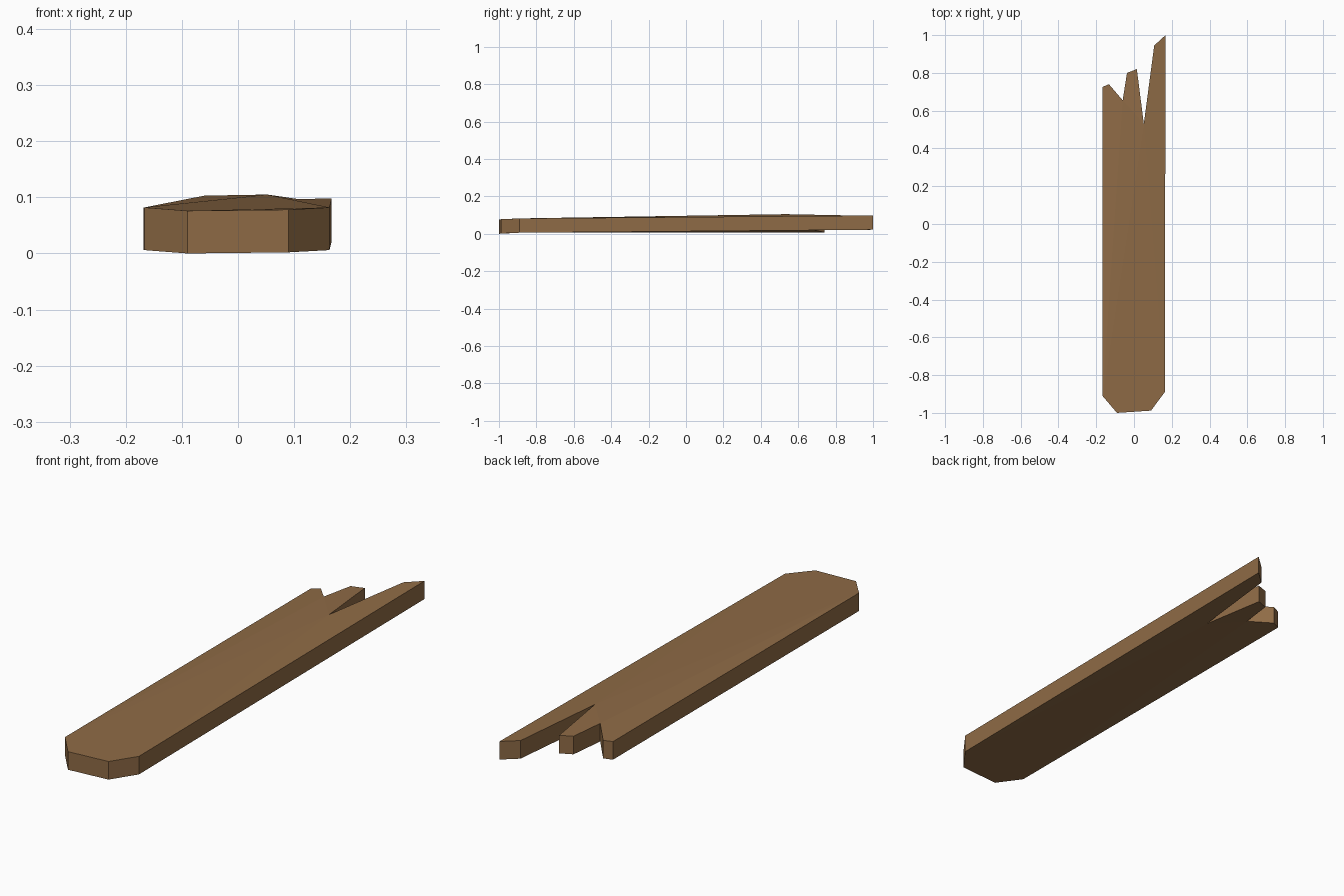
import bpy

if "Cube" in bpy.data.objects:
    bpy.data.objects.remove(bpy.data.objects["Cube"])

# Plank outline, counter-clockwise from the front left: x, y, top height
OUTLINE = [
    (-0.167, -0.91, 0.082), (-0.09, -1.0, 0.076), (0.09, -0.988, 0.078), (0.163, -0.89, 0.082),  # worn end
    (0.167, 1.0, 0.098), (0.107, 0.945, 0.097),      # long right splinter
    (0.052, 0.53, 0.105),                            # deep split
    (0.015, 0.82, 0.096), (-0.037, 0.80, 0.098),     # middle splinter
    (-0.06, 0.655, 0.103),                           # shallow split
    (-0.133, 0.74, 0.084), (-0.168, 0.725, 0.082),   # left splinter
]
# Flat panels of the top, one group per splinter plus the body
PANELS = [(3, 4, 5, 6), (0, 1, 2, 3, 6), (0, 6, 9), (6, 7, 8, 9), (0, 9, 10, 11)]
THICKNESS = 0.076

n = len(OUTLINE)
verts = list(OUTLINE) + [(x, y, z - THICKNESS) for x, y, z in OUTLINE]
faces = list(PANELS)                                             # top
faces += [tuple(i + n for i in reversed(p)) for p in PANELS]     # underside
for i in range(n):                                               # edges
    j = (i + 1) % n
    faces.append((i, i + n, j + n, j))

mesh = bpy.data.meshes.new("broken_plank")
mesh.from_pydata(verts, [], faces)
plank = bpy.data.objects.new("broken_plank", mesh)
bpy.context.collection.objects.link(plank)

wood = bpy.data.materials.new("brown wood")
wood.diffuse_color = (0.275, 0.147, 0.061, 1)
wood.use_nodes = True
wood.node_tree.nodes["Principled BSDF"].inputs["Base Color"].default_value = wood.diffuse_color
mesh.materials.append(wood)
